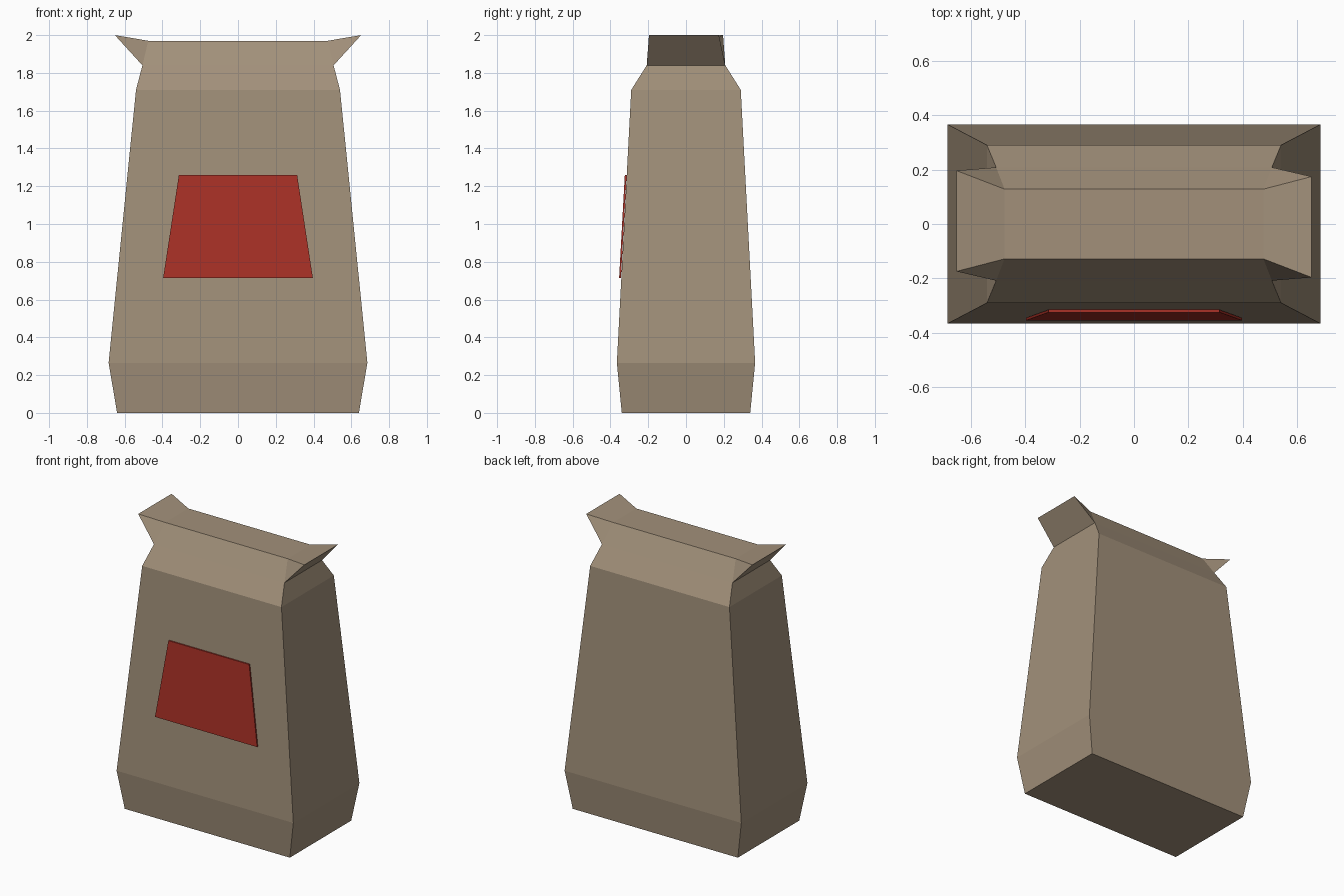
import bpy, bmesh

if "Cube" in bpy.data.objects:
    bpy.data.objects.remove(bpy.data.objects["Cube"])


def material(name, rgb):
    m = bpy.data.materials.new(name)
    m.diffuse_color = (*rgb, 1.0)
    m.use_nodes = True
    m.node_tree.nodes["Principled BSDF"].inputs["Base Color"].default_value = m.diffuse_color
    return m


def finish(bm, name, mat):
    bmesh.ops.recalc_face_normals(bm, faces=bm.faces)
    mesh = bpy.data.meshes.new(name)
    bm.to_mesh(mesh)
    bm.free()
    mesh.materials.append(mat)
    obj = bpy.data.objects.new(name, mesh)
    bpy.context.collection.objects.link(obj)
    return obj


paper = material("brown paper", (0.36, 0.28, 0.195))
red = material("red label", (0.40, 0.031, 0.02))

# Paper bag: rectangular rings (half width, half depth, height)
RINGS = [(0.64, 0.34, 0.0), (0.685, 0.366, 0.265), (0.54, 0.29, 1.71),
         (0.506, 0.208, 1.84), (0.475, 0.128, 1.97)]
bm = bmesh.new()
rings = [[bm.verts.new((sx * x, sy * y, z))
          for sx, sy in ((-1, -1), (1, -1), (1, 1), (-1, 1))] for x, y, z in RINGS]
bm.faces.new(rings[0])
bm.faces.new(rings[-1])
for level, (lo, hi) in enumerate(zip(rings, rings[1:])):
    for i in range(4):
        j = (i + 1) % 4
        if level == 3 and i in (1, 3):
            # Folded ear sticking out at each end of the closed top
            s = 1 if i == 1 else -1
            a = bm.verts.new((s * 0.652, s * -0.196, 2.0))
            b = bm.verts.new((s * 0.652, s * 0.174, 2.0))
            bm.faces.new((lo[i], lo[j], b, a))
            bm.faces.new((a, b, hi[j], hi[i]))
            bm.faces.new((lo[i], a, hi[i]))
            bm.faces.new((lo[j], hi[j], b))
        else:
            bm.faces.new((lo[i], lo[j], hi[j], hi[i]))
finish(bm, "paper_bag", paper)

# Front label: thin tapered plate lying on the sloping front
bm = bmesh.new()
outline = [(-0.396, -0.354, 0.715), (0.396, -0.354, 0.715),
           (0.313, -0.324, 1.26), (-0.313, -0.324, 1.26)]
front = [bm.verts.new(p) for p in outline]
back = [bm.verts.new((x, y + 0.0095, z)) for x, y, z in outline]
bm.faces.new(front)
bm.faces.new(back[::-1])
for i in range(4):
    j = (i + 1) % 4
    bm.faces.new((front[i], back[i], back[j], front[j]))
finish(bm, "front_label", red)
